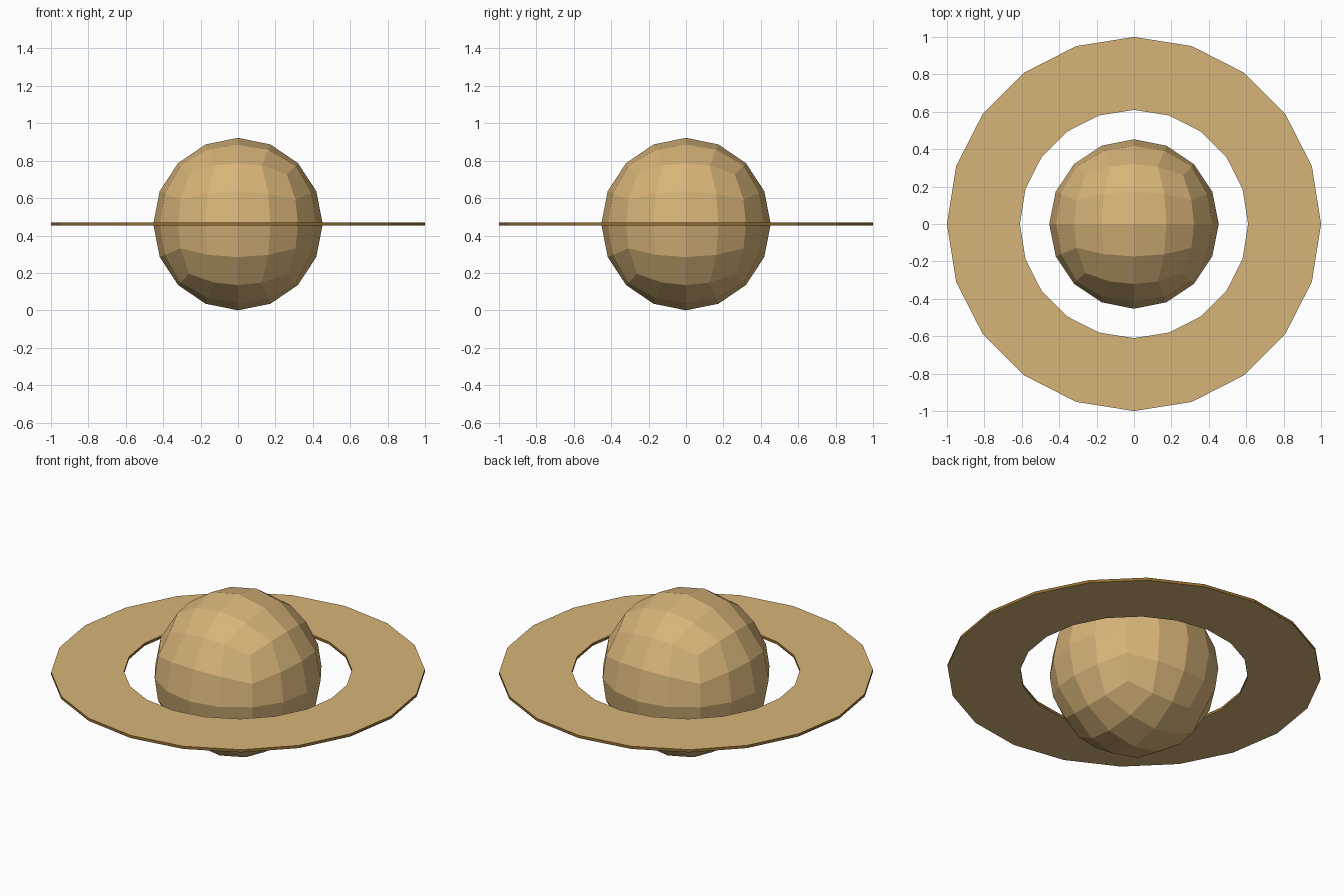
import bpy, bmesh, math

if "Cube" in bpy.data.objects:
    bpy.data.objects.remove(bpy.data.objects["Cube"])

CENTRE_Z = 0.461


def make_material(name, rgb):
    mat = bpy.data.materials.new(name)
    mat.diffuse_color = (*rgb, 1)
    mat.use_nodes = True
    mat.node_tree.nodes["Principled BSDF"].inputs["Base Color"].default_value = mat.diffuse_color
    return mat


sand = make_material("sand tan", (0.68, 0.455, 0.19))
brown = make_material("golden brown", (0.29, 0.155, 0.03))


def add_object(name, bm, materials):
    bmesh.ops.recalc_face_normals(bm, faces=bm.faces)
    mesh = bpy.data.meshes.new(name)
    bm.to_mesh(mesh)
    bm.free()
    for mat in materials:
        mesh.materials.append(mat)
    obj = bpy.data.objects.new(name, mesh)
    obj.location.z = CENTRE_Z
    bpy.context.collection.objects.link(obj)
    return obj


# Planet: cube split 4 x 4 per face and rounded to a flat-faced ball
bm = bmesh.new()
bmesh.ops.create_cube(bm, size=2)
bmesh.ops.subdivide_edges(bm, edges=bm.edges, cuts=3, use_grid_fill=True)
for v in bm.verts:
    # equal-angle spacing, then push out to the sphere
    for i in range(3):
        v.co[i] = math.tan(v.co[i] * math.pi / 4)
    v.co.normalize()
    v.co.x *= 0.453
    v.co.y *= 0.453
    v.co.z *= 0.461
add_object("planet_ball", bm, [sand])

# Ring: thin rectangular section carried round 20 sides, with darker rims
SIDES, INNER, OUTER, HALF = 20, 0.61, 1.0, 0.008
section = [(INNER, -HALF), (OUTER, -HALF), (OUTER, HALF), (INNER, HALF)]
bm = bmesh.new()
loops = []
for i in range(SIDES):
    a = 2 * math.pi * i / SIDES
    loops.append([bm.verts.new((r * math.cos(a), r * math.sin(a), z)) for r, z in section])
for i in range(SIDES):
    p, q = loops[i], loops[(i + 1) % SIDES]
    for k in range(4):
        n = (k + 1) % 4
        face = bm.faces.new((p[k], q[k], q[n], p[n]))
        face.material_index = k % 2  # odd sides are the inner and outer rims
add_object("planet_ring", bm, [sand, brown])
